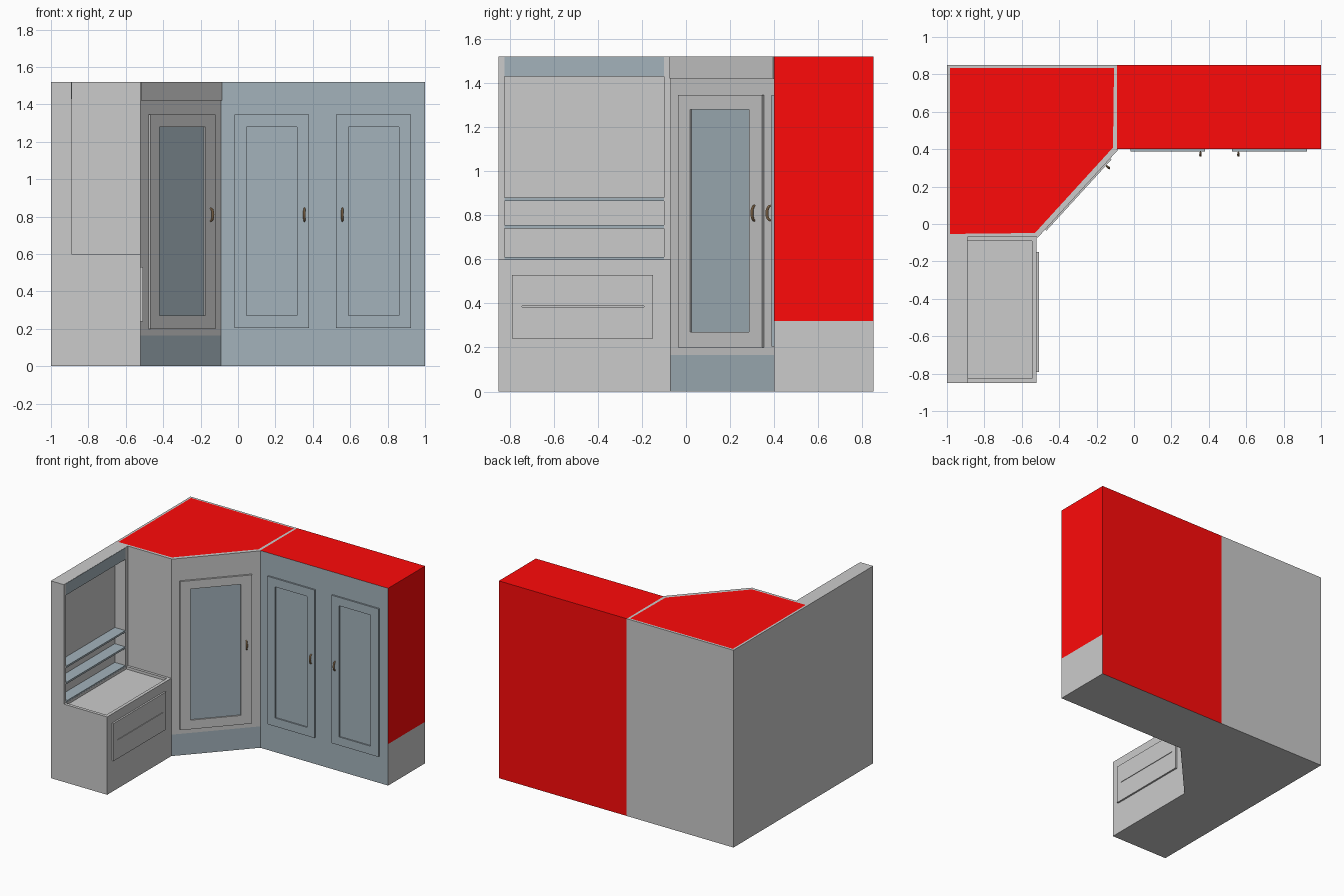
import bpy, bmesh, math
from mathutils import Matrix

if "Cube" in bpy.data.objects:
    bpy.data.objects.remove(bpy.data.objects["Cube"])


def material(name, rgb):
    m = bpy.data.materials.new(name)
    m.diffuse_color = (*rgb, 1)
    m.use_nodes = True
    m.node_tree.nodes["Principled BSDF"].inputs["Base Color"].default_value = m.diffuse_color
    return m


BLUE = material("blue_grey", (0.37, 0.45, 0.50))
RED = material("red", (1.0, 0.003, 0.003))
BRASS = material("brass", (0.55, 0.34, 0.17))


def finish(name, bm, mats, matrix=Matrix()):
    me = bpy.data.meshes.new(name)
    bm.to_mesh(me)
    bm.free()
    for m in mats:
        me.materials.append(m)
    ob = bpy.data.objects.new(name, me)
    ob.matrix_world = matrix
    bpy.context.collection.objects.link(ob)
    return ob


def prism(name, pts, z0, z1, mat=None, paint=None, rim=0):
    """Footprint extruded from z0 to z1; paint(normal) picks 0 mat, 1 blue, 2 red.
    With rim set, the top gets a red field inside a border."""
    bm = bmesh.new()
    face = bm.faces.new([bm.verts.new((x, y, z0)) for x, y in pts])
    ext = bmesh.ops.extrude_face_region(bm, geom=[face])["geom"]
    for v in ext:
        if isinstance(v, bmesh.types.BMVert):
            v.co.z = z1
    bmesh.ops.recalc_face_normals(bm, faces=bm.faces)
    bm.normal_update()
    if paint:
        for f in bm.faces:
            f.material_index = paint(f.normal)
    if rim:
        top = [f for f in bm.faces if f.normal.z > 0.9]
        bmesh.ops.inset_region(bm, faces=top, thickness=rim)
        top[0].material_index = 2
    return finish(name, bm, [mat, BLUE, RED])


def box(name, x0, x1, y0, y1, z0, z1, mat=None, paint=None):
    return prism(name, [(x0, y0), (x1, y0), (x1, y1), (x0, y1)], z0, z1, mat, paint)


def panel(name, rect, thick, matrix, hole=None, depth=0.0, mat=None, inner=None):
    """Slab facing local -y, with an optional rectangular recess in its face."""
    rings = [(rect, 0), (rect, -thick)]
    if hole:
        rings += [(hole, -thick), (hole, depth - thick)]
    bm = bmesh.new()
    loops = []
    for (a, b, c, d), y in rings:
        loops.append([bm.verts.new(p) for p in
                      ((a, y, c), (b, y, c), (b, y, d), (a, y, d))])
    bm.faces.new(loops[0])
    for p, q in zip(loops, loops[1:]):
        for i in range(4):
            j = (i + 1) % 4
            bm.faces.new((p[i], p[j], q[j], q[i]))
    bm.faces.new(loops[-1]).material_index = 1
    bmesh.ops.recalc_face_normals(bm, faces=bm.faces)
    return finish(name, bm, [mat, inner or mat], matrix)


def handle(name, x, matrix):
    """Bowed pull, thicker in the middle."""
    cu = bpy.data.curves.new(name, 'CURVE')
    cu.dimensions = '3D'
    cu.bevel_depth = 0.0075
    cu.bevel_resolution = 2
    cu.use_fill_caps = True
    n = 9
    sp = cu.splines.new('POLY')
    sp.points.add(n - 1)
    for i, p in enumerate(sp.points):
        a = math.pi * i / (n - 1)
        p.co = (x, -0.010 - 0.018 * math.sin(a), 0.81 - 0.034 * math.cos(a), 1)
        p.radius = 0.6 + 0.3 * math.sin(a)
    cu.materials.append(BRASS)
    ob = bpy.data.objects.new(name, cu)
    ob.matrix_world = matrix
    bpy.context.collection.objects.link(ob)
    bpy.ops.object.select_all(action='DESELECT')
    ob.select_set(True)
    bpy.context.view_layer.objects.active = ob
    bpy.ops.object.convert(target='MESH')
    bpy.ops.object.shade_smooth_by_angle()


PLINTH, SKIRT, TOP = 0.165, 0.32, 1.52


def low_paint(n):
    """Blue front, red back, grey end."""
    return 1 if n.y < -0.5 else 2 if n.y > 0.5 else 0


def high_paint(n):
    """Blue front, red everywhere else."""
    return 1 if n.y < -0.5 else 2


# Right cabinet with two doors
box("right_plinth", -0.09, 1, 0.4, 0.85, 0, PLINTH, None, low_paint)
box("right_skirt", -0.09, 1, 0.4, 0.85, PLINTH, SKIRT, None, low_paint)
box("right_cabinet", -0.09, 1, 0.4, 0.85, SKIRT, TOP, None, high_paint)
front = Matrix.Translation((0, 0.4, 0))
for name, x, hx in (("left", -0.02, 0.355), ("right", 0.525, 0.558)):
    panel("door_" + name, (x, x + 0.4, 0.205, 1.345), 0.012, front,
          (x + 0.065, x + 0.335, 0.27, 1.28), 0.01, BLUE)
    handle("handle_" + name, hx, front @ Matrix.Translation((0, -0.005, 0)))

# Corner cabinet with a diagonal front, only the plinth's diagonal is blue
A, B = (-0.52, -0.07), (-0.09, 0.4)
foot = [(-1, -0.07), A, B, (-0.09, 0.85), (-1, 0.85)]
prism("corner_plinth", foot, 0, PLINTH, None,
      lambda n: 1 if n.x > 0.5 and n.y < -0.5 else 0)
prism("corner_cabinet", foot, PLINTH, TOP, None, None, 0.024)
ang = math.atan2(B[1] - A[1], B[0] - A[0])
width = math.hypot(B[0] - A[0], B[1] - A[1])
diag = Matrix.Translation((*A, 0)) @ Matrix.Rotation(ang, 4, 'Z')
panel("corner_cornice", (0, width, 1.42, TOP), 0.006, diag)
panel("corner_door", (0.06, 0.575, 0.2, 1.345), 0.015, diag,
      (0.134, 0.495, 0.27, 1.28), 0.01, None, BLUE)
handle("corner_handle", 0.533, diag @ Matrix.Translation((0, -0.008, 0)))

# Bench with a shallow tray top
box("bench_plinth", -0.89, -0.52, -0.85, -0.07, 0, PLINTH)
up = Matrix.Translation((0, 0, PLINTH)) @ Matrix.Rotation(-math.pi / 2, 4, 'X')
# local z of this matrix is world y
panel("bench", (-0.89, -0.52, -0.85, -0.07), 0.6 - PLINTH, up,
      (-0.889, -0.545, -0.825, -0.09), 0.02)

# Bench drawer with a finger slit
side = Matrix.Translation((-0.52, 0, 0)) @ Matrix.Rotation(math.pi / 2, 4, 'Z')
panel("drawer_front", (-0.79, -0.15, 0.24, 0.53), 0.013, side,
      (-0.745, -0.19, 0.384, 0.388), 0.012)

# Tall back panel with an open niche, header and shelves
back = Matrix.Translation((-1, 0, 0)) @ Matrix.Rotation(math.pi / 2, 4, 'Z')
panel("niche_panel", (-0.85, -0.07, 0, TOP), 0.11, back,
      (-0.825, -0.1, 0.597, 1.43), 0.09)
box("niche_header", -0.892, -0.888, -0.825, -0.1, 1.43, TOP - 0.001, BLUE)
for i, z in enumerate((0.597, 0.741, 0.866)):
    box(f"shelf_{i + 1}", -0.98, -0.891, -0.825, -0.1, z, z + 0.014, BLUE)
